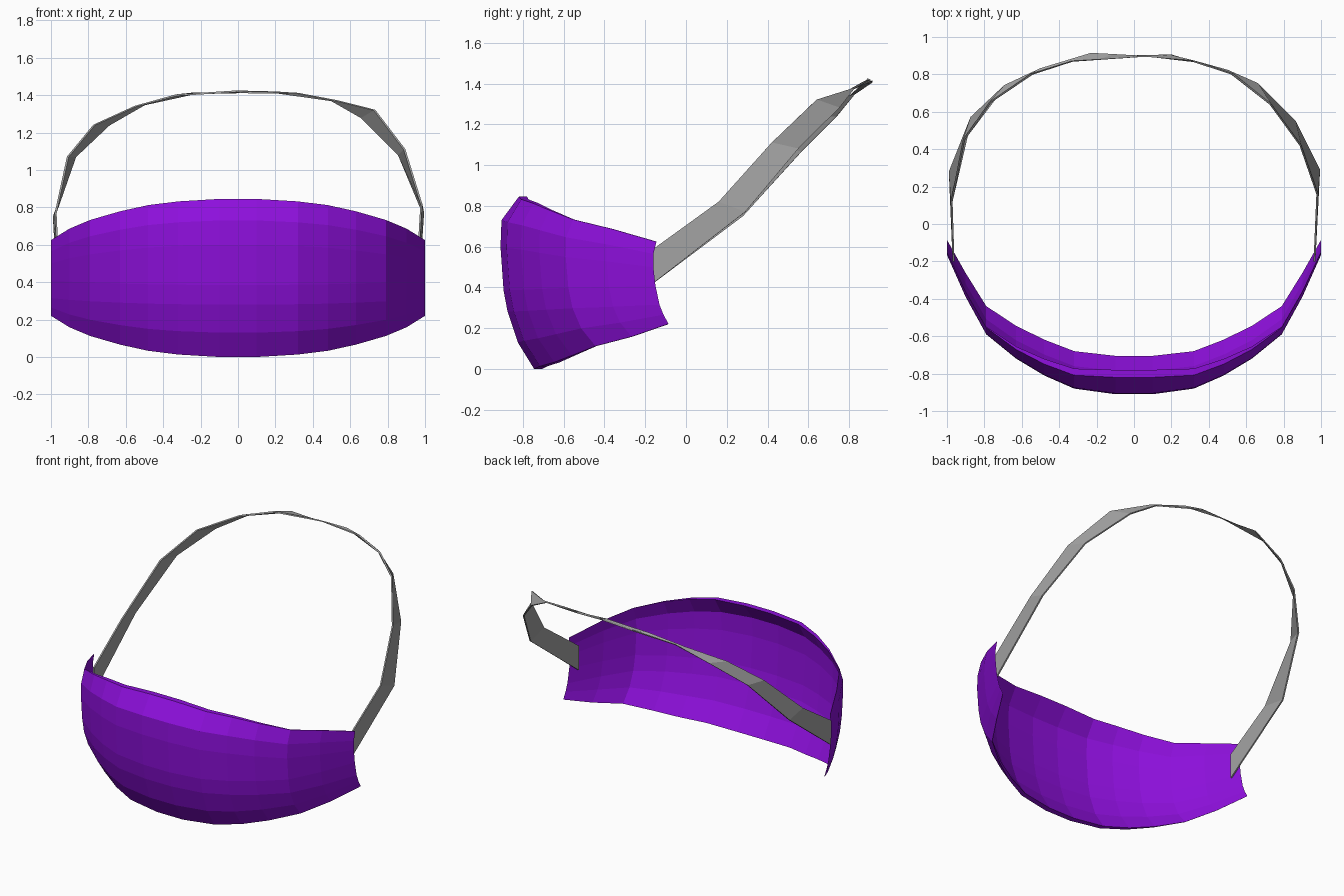
import bpy
import bmesh
from mathutils import Vector

if "Cube" in bpy.data.objects:
    bpy.data.objects.remove(bpy.data.objects["Cube"], do_unlink=True)


def make_material(name, color):
    mat = bpy.data.materials.new(name)
    mat.use_nodes = True
    mat.diffuse_color = color
    mat.node_tree.nodes["Principled BSDF"].inputs["Base Color"].default_value = color
    return mat


def make_object(name, bm, mat):
    bmesh.ops.recalc_face_normals(bm, faces=bm.faces)
    mesh = bpy.data.meshes.new(name)
    bm.to_mesh(mesh)
    bm.free()
    mesh.materials.append(mat)
    obj = bpy.data.objects.new(name, mesh)
    bpy.context.collection.objects.link(obj)
    return obj


def loft(bm, sections, closed):
    """Bridge successive point rows with quads."""
    rings = [[bm.verts.new(p) for p in section] for section in sections]
    count = len(rings[0])
    for a, b in zip(rings, rings[1:]):
        for i in range(count if closed else count - 1):
            j = (i + 1) % count
            bm.faces.new((a[i], a[j], b[j], b[i]))
    return rings


def lerp(a, b, t):
    return a + (b - a) * t


purple = make_material("purple shell", (0.27, 0.005, 0.72, 1))
grey = make_material("grey strap", (0.36, 0.36, 0.36, 1))

# Face shell: rows run top to bottom as (z, setback) at the centre and at the ends
centre_rows = [(.845, .09), (.73, .005), (.6, 0), (.385, .015), (.28, .035), (.13, .085), (0, .165)]
end_rows = [(.625, .015), (.565, 0), (.5, 0), (.41, .01), (.315, .03), (.265, .05), (.22, .075)]
# Columns: x, front y, blend from centre rows to end rows
half_columns = [(.1, -.91, 0), (.32, -.88, .06), (.48, -.81, .15), (.63, -.72, .3),
                (.79, -.59, .51), (.9, -.39, .72), (1, -.165, 1)]
columns = [(-x, y, t) for x, y, t in reversed(half_columns)] + half_columns


def shell_section(x, y, t):
    outer = []
    for row, ((zc, oc), (ze, oe)) in enumerate(zip(centre_rows, end_rows)):
        outer.append(Vector((x, y + lerp(oc, oe, t ** (.5 + .3 * row)), lerp(zc, ze, t))))
    wall = Vector((0, max(.005, .04 * (1 - 2 * t)), 0))
    return outer + [p + wall for p in reversed(outer)]


bm = bmesh.new()
rings = loft(bm, [shell_section(*c) for c in columns], True)
rows = len(centre_rows)
for ring in (rings[0], rings[-1]):
    for i in range(rows - 1):
        bm.faces.new((ring[i], ring[i + 1], ring[-2 - i], ring[-1 - i]))
make_object("face_shell", bm, purple)

# Head strap: upper and lower edge of a thin band, twisted once at the back
left_upper = [(.965, -.2, .56), (.98, .16, .82), (.89, .42, 1.11), (.73, .64, 1.32),
              (.53, .8, 1.37), (.32, .87, 1.41)]
left_lower = [(.965, -.2, .39), (.99, .29, .77), (.86, .55, 1.08), (.66, .75, 1.28),
              (.5, .82, 1.37), (.2, .905, 1.415)]
right_upper = [(-.965, -.2, .56), (-.975, .12, .77), (-.91, .45, 1.07), (-.77, .65, 1.24),
               (-.55, .8, 1.34), (-.33, .87, 1.4)]
right_lower = [(-.965, -.2, .39), (-.985, .28, .75), (-.87, .57, 1.07), (-.69, .74, 1.24),
               (-.5, .83, 1.35), (-.23, .915, 1.41)]
edge_a = right_upper + [(-.01, .89, 1.42)] + left_lower[::-1]
edge_b = right_lower + [(.01, .9, 1.415)] + left_upper[::-1]
bm = bmesh.new()
loft(bm, list(zip(edge_a, edge_b)), False)
strap = make_object("head_strap", bm, grey)
solid = strap.modifiers.new("band thickness", "SOLIDIFY")
solid.thickness = .01
solid.offset = 0
